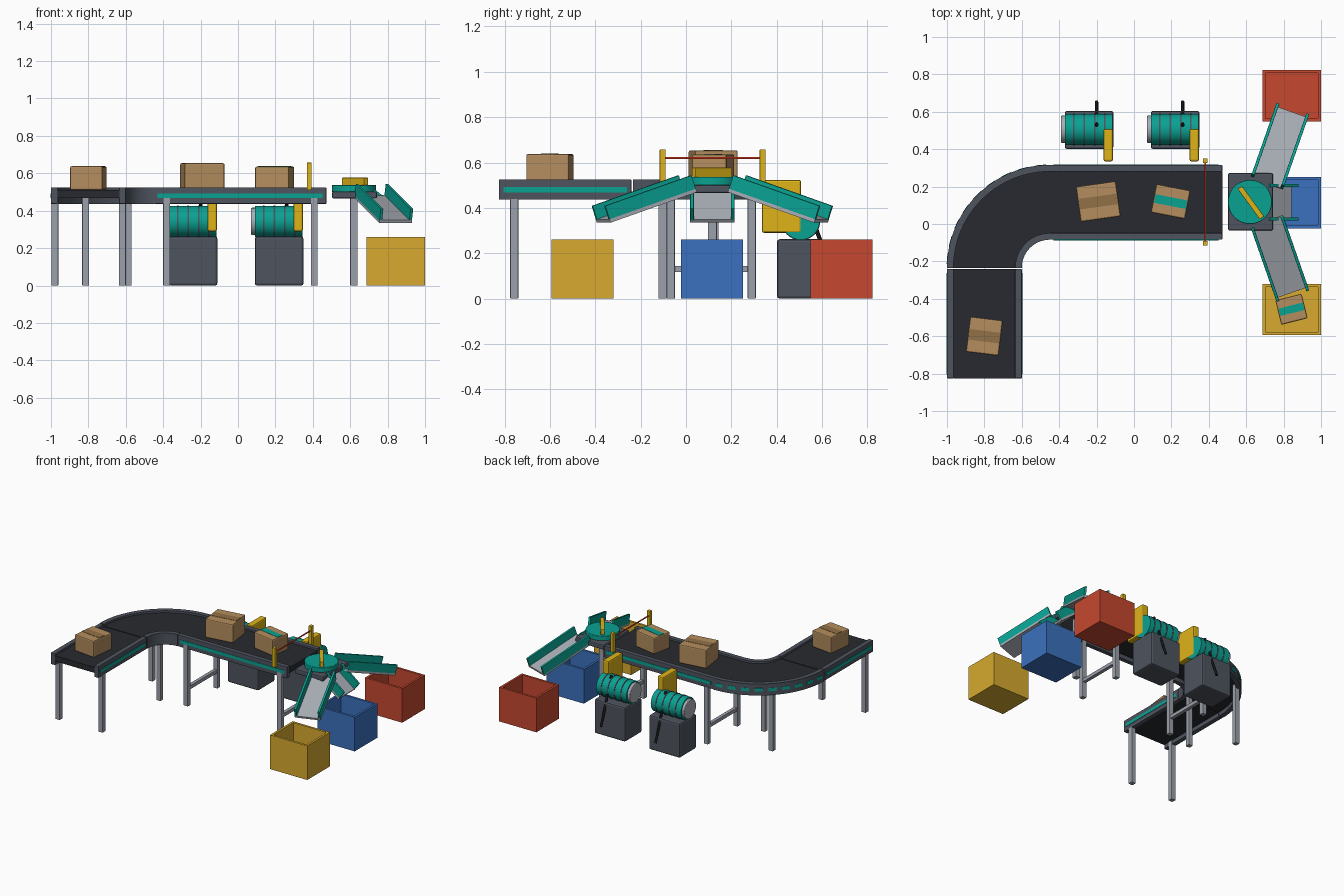
import bpy, bmesh
from math import sin, cos, pi, radians, atan2
from mathutils import Matrix, Vector

if "Cube" in bpy.data.objects:
    bpy.data.objects.remove(bpy.data.objects["Cube"])

MATS = {}
# colours as seen on screen, turned linear in finish()
COL = dict(frame=(.31, .33, .37), belt=(.17, .18, .2), teal=(.07, .63, .57), steel=(.6, .62, .66),
           chute=(.66, .68, .71), yellow=(.87, .7, .12), card=(.7, .55, .37), tape=(.57, .44, .28),
           dark=(.1, .11, .12), beam=(.87, .25, .15), bin_yellow=(.84, .66, .2),
           bin_blue=(.24, .44, .74), bin_red=(.77, .29, .2))


def finish(name, bm, col, bevel=0, smooth=False):
    me = bpy.data.meshes.new(name)
    bmesh.ops.recalc_face_normals(bm, faces=bm.faces)
    bm.to_mesh(me)
    bm.free()
    ob = bpy.data.objects.new(name, me)
    ob.location.y = -.004
    bpy.context.collection.objects.link(ob)
    if col not in MATS:
        MATS[col] = bpy.data.materials.new(col)
        MATS[col].diffuse_color = (*[c ** 2.2 for c in COL[col]], 1)
    me.materials.append(MATS[col])
    if bevel:
        m = ob.modifiers.new("bevel", 'BEVEL')
        m.width, m.segments = bevel, 2
    if smooth:
        bpy.context.view_layer.objects.active = ob
        ob.select_set(True)
        bpy.ops.object.shade_smooth_by_angle(angle=radians(35))
        ob.select_set(False)
    return ob


def box(name, lo, hi, col, bevel=0, mat=Matrix()):
    """Box between two corners, optionally placed by a matrix."""
    bm = bmesh.new()
    lo, hi = Vector(lo), Vector(hi)
    bmesh.ops.create_cube(bm, size=1, matrix=mat @ Matrix.Translation((lo + hi) / 2)
                          @ Matrix.Diagonal((*(hi - lo), 1)))
    return finish(name, bm, col, bevel)


def rod(name, a, b, r, col, seg=32, bevel=0):
    """Cylinder between two points."""
    a, b = Vector(a), Vector(b)
    bm = bmesh.new()
    q = (b - a).to_track_quat('Z', 'Y').to_matrix().to_4x4()
    bmesh.ops.create_cone(bm, cap_ends=True, segments=seg, radius1=r, radius2=r, depth=(b - a).length,
                          matrix=Matrix.Translation((a + b) / 2) @ q)
    return finish(name, bm, col, bevel, True)


CX, CY = -.45, -.23  # centre of the bend


def arc(name, r0, r1, z0, z1, col, a0=90, a1=180, n=24):
    """Sector of a ring around the bend centre."""
    bm = bmesh.new()
    rings = []
    for i in range(n + 1):
        a = radians(a0 + (a1 - a0) * i / n)
        rings.append([bm.verts.new((CX + r * cos(a), CY + r * sin(a), z))
                      for r, z in ((r0, z0), (r1, z0), (r1, z1), (r0, z1))])
    for p, q in zip(rings, rings[1:]):
        for k in range(4):
            bm.faces.new((p[k], p[k - 1], q[k - 1], q[k]))
    bm.faces.new(rings[0])
    bm.faces.new(rings[-1])
    return finish(name, bm, col, 0, True)


# straight conveyors: main one along x, feeder along y
Z0, Z1, B0, B1 = .437, .525, .468, .51


def straight(name, mat, length):
    box(name + "_belt", (0, -.166, B0), (length, .166, B1), "belt", 0, mat)
    for s in (-1, 1):
        ys = sorted((s * .165, s * .2))
        box(name + "_rail", (0, ys[0], Z0), (length, ys[1], Z1), "frame", .003, mat)
        ys = sorted((s * .199, s * .203))
        box(name + "_stripe", (.02, ys[0], .468), (length - .02, ys[1], .493), "teal", 0, mat)


straight("main_conveyor", Matrix.Translation((-.45, .12, 0)), .922)
straight("feed_conveyor", Matrix.Translation((-.8, -.821, 0)) @ Matrix.Rotation(pi / 2, 4, 'Z'), .584)

# curved conveyor
arc("curve_belt", .184, .516, B0, B1, "belt")
arc("curve_inner_rail", .15, .185, Z0, Z1, "frame")
arc("curve_outer_rail", .515, .55, Z0, Z1, "frame")
for i in range(9):
    a = 95 + 10 * i
    arc("curve_stripe", .545, .552, .468, .493, "teal", a - 3, a + 3, 3)

# legs and cross bars
legs = [(-.979, -.753), (-.618, -.753), (-.815, .13), (-.587, -.1)]
legs += [(x, y) for x in (-.382, .407) for y in (-.063, .294)]
for x, y in legs:
    box("leg", (x - .018, y - .018, 0), (x + .018, y + .018, .47), "steel", .003)
for x in (-.382, .407):
    box("cross_bar", (x - .013, -.065, .117), (x + .013, .29, .143), "steel")


# cardboard boxes with tape
def carton(x, y, z, w, d, h, ang, tape):
    m = Matrix.Translation((x, y, z)) @ Matrix.Rotation(radians(ang), 4, 'Z')
    box("carton", (-w / 2, -d / 2, 0), (w / 2, d / 2, h), "card", .008, m)
    t = d * .15
    box("carton_tape", (-w / 2 + .006, -t, h - .01), (w / 2 - .006, t, h + .002), tape, 0, m)


carton(-.8, -.596, .512, .175, .19, .126, -7, "tape")
carton(-.191, .124, .512, .215, .19, .142, 8, "tape")
carton(.196, .124, .512, .185, .155, .124, -11, "teal")
carton(.842, -.452, .04, .145, .135, .1, 14, "teal")

# light barrier
for y in (-.099, .342):
    box("sensor_post", (.368, y - .013, .51), (.394, y + .013, .657), "yellow", .002)
rod("sensor_beam", (.381, -.1, .62), (.381, .335, .62), .005, "beam", 12)

# drive motors on pedestals
for x in (-.37, .09):
    box("motor_pedestal", (x, .405, 0), (x + .26, .609, .262), "frame", .012)
    rod("motor_body", (x, .51, .343), (x + .255, .51, .343), .083, "teal")
    rod("motor_end_cap", (x - .02, .51, .343), (x + .02, .51, .343), .073, "chute", 32, .004)
    for i in range(4):
        rx = x + .045 + .055 * i
        rod("motor_ring", (rx, .51, .343), (rx + .008, .51, .343), .086, "frame")
    box("gearbox", (x + .207, .339, .29), (x + .257, .512, .523), "yellow", .009)
    rod("motor_cable", (x + .17, .53, .437), (x + .17, .657, .09), .009, "dark", 12)

# diverter table
box("diverter_post", (.6, .1, 0), (.64, .14, .47), "steel", .003)
box("diverter_base", (.503, -.031, .465), (.743, .277, .502), "frame", .008)
rod("turntable", (.62, .122, .5), (.62, .122, .537), .118, "teal", 40, .003)
box("diverter_arm", (-.1, -.014, .53), (.1, .014, .577), "yellow", .003,
    Matrix.Translation((.625, .118, 0)) @ Matrix.Rotation(radians(-54), 4, 'Z'))


# chutes
def chute(name, start, heading, tilt, length, width):
    m = (Matrix.Translation(start) @ Matrix.Rotation(heading, 4, 'Z')
         @ Matrix.Rotation(radians(tilt), 4, 'Y'))
    w = width / 2
    box(name + "_floor", (0, -w, -.012), (length, w, .004), "chute", 0, m)
    for s in (-1, 1):
        ys = sorted((s * w, s * (w - .016)))
        box(name + "_side", (0, ys[0], -.002), (length, ys[1], .066), "teal", .002, m)


for s in (-1, 1):
    chute("side_chute", (.71, .12 + s * .102, .481), s * atan2(.4, .14), 18.5, .425, .185)
chute("middle_chute", (.69, .12, .462), 0, 38, .19, .195)


# open bins
def bin_box(col, y):
    bm = bmesh.new()
    bmesh.ops.create_cube(bm, size=1, matrix=Matrix.Translation((.843, y, .13))
                          @ Matrix.Diagonal((.314, .274, .26, 1)))
    top = [f for f in bm.faces if f.calc_center_median().z > .25]
    bmesh.ops.inset_region(bm, faces=top, thickness=.024)
    inner = bmesh.ops.extrude_face_region(bm, geom=top)["geom"]
    bmesh.ops.delete(bm, geom=top, context='FACES_ONLY')
    bmesh.ops.translate(bm, verts=[v for v in inner if isinstance(v, bmesh.types.BMVert)],
                        vec=(0, 0, -.22))
    finish(col, bm, col)


bin_box("bin_yellow", -.453)
bin_box("bin_blue", .118)
bin_box("bin_red", .69)

for m in bpy.data.materials:
    if m.users and not m.is_grease_pencil:
        m.use_nodes = True
        m.node_tree.nodes["Principled BSDF"].inputs["Base Color"].default_value = m.diffuse_color
